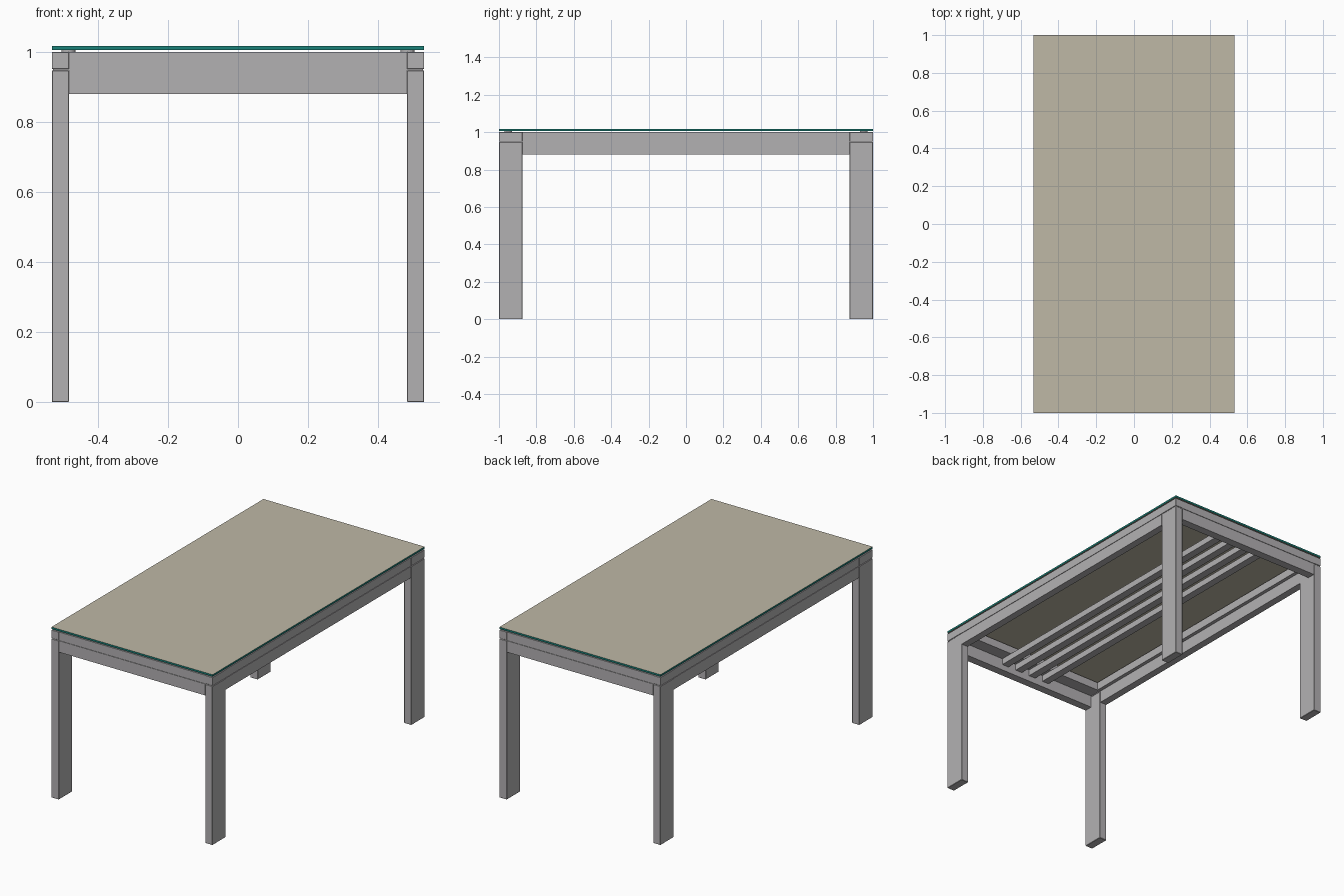
import bpy, bmesh
from mathutils import Matrix, Vector

if "Cube" in bpy.data.objects:
    bpy.data.objects.remove(bpy.data.objects["Cube"])


def material(name, rgb):
    m = bpy.data.materials.new(name)
    m.use_nodes = True
    m.diffuse_color = (*rgb, 1)
    m.node_tree.nodes["Principled BSDF"].inputs["Base Color"].default_value = (*rgb, 1)
    return m


grey = material("grey metal", (0.45, 0.44, 0.45))
beige = material("beige panel", (0.52, 0.48, 0.38))
teal = material("teal glass edge", (0.01, 0.22, 0.19))


def finish(bm, name, mats):
    me = bpy.data.meshes.new(name)
    bm.to_mesh(me)
    bm.free()
    for m in mats:
        me.materials.append(m)
    ob = bpy.data.objects.new(name, me)
    bpy.context.scene.collection.objects.link(ob)
    return ob


def box(name, xs, ys, zs, mats=(grey,), bevel=0):
    """Box spanning the given ranges, optionally with chamfered edges."""
    lo, hi = (Vector(p) for p in zip(xs, ys, zs))
    bm = bmesh.new()
    bmesh.ops.create_cube(bm, size=1, matrix=Matrix.Translation((lo + hi) / 2) @ Matrix.Diagonal((*(hi - lo), 1)))
    ob = finish(bm, name, mats)
    if bevel:
        mod = ob.modifiers.new("chamfer", "BEVEL")
        mod.width = bevel
        mod.segments = 1
    return ob


def span(side, inner, outer):
    return sorted((side * inner, side * outer))


# Main dimensions
W, L = 0.532, 1.0            # half width and half length
LX, LY = 0.483, 0.875        # inner corner of a leg
Z_APRON, Z_LOW, Z_HIGH, Z_TOP = 0.88, 0.948, 0.952, 1.0
Z_GLASS, Z_END = 1.006, 1.017
GAP = 0.004                  # depth of the shadow groove

# Legs with their caps, groove cores and glass pads
for sx, x_name in ((1, "left"), (-1, "right")):
    for sy, y_name in ((-1, "front"), (1, "back")):
        tag = f"{y_name}_{x_name}"
        xs, ys = span(sx, LX, W), span(sy, LY, L)
        box(f"{tag}_leg", xs, ys, (0, Z_LOW), bevel=0.002)
        box(f"{tag}_leg_cap", xs, ys, (Z_HIGH, Z_TOP), bevel=0.001)
        box(f"{tag}_groove_core", span(sx, LX, W - GAP), span(sy, LY, L - GAP), (Z_LOW, Z_HIGH))
        bm = bmesh.new()
        bmesh.ops.create_cone(bm, cap_ends=True, segments=20, radius1=0.02, radius2=0.02,
                              depth=Z_GLASS - Z_TOP,
                              matrix=Matrix.Translation((sx * 0.485, sy * 0.95, (Z_TOP + Z_GLASS) / 2)))
        finish(bm, f"{tag}_glass_pad", (grey,))

# Long sides: apron, groove core and upper frame
for s, name in ((1, "left"), (-1, "right")):
    ys = (-LY, LY)
    box(f"{name}_apron", span(s, 0.487, W - 0.001), ys, (Z_APRON, Z_LOW))
    box(f"{name}_apron_core", span(s, 0.487, W - GAP), ys, (Z_LOW, Z_HIGH))
    box(f"{name}_upper_frame", span(s, 0.466, W - 0.001), ys, (Z_HIGH, Z_TOP))

# Short ends: apron, groove core and wide upper frame
for s, name in ((-1, "front"), (1, "back")):
    xs = (-LX, LX)
    box(f"{name}_apron", xs, span(s, 0.95, L - 0.001), (Z_APRON, Z_LOW))
    box(f"{name}_apron_core", xs, span(s, 0.95, L - GAP), (Z_LOW, Z_HIGH))
    box(f"{name}_upper_frame", xs, span(s, LY, L - 0.001), (Z_HIGH, Z_TOP))

# Four long rails under the top
for i in range(4):
    x = (i - 1.5) * 0.098
    box(f"support_rail_{i + 1}", (x - 0.0225, x + 0.0225), (-0.95, 0.95), (0.915, Z_HIGH))

# Glass top: beige on the flat faces, teal around the rim
glass = box("glass_top", (-W, W), (-L, L), (Z_GLASS, Z_END), (beige, teal))
for face in glass.data.polygons:
    face.material_index = 0 if abs(face.normal.z) > 0.5 else 1
